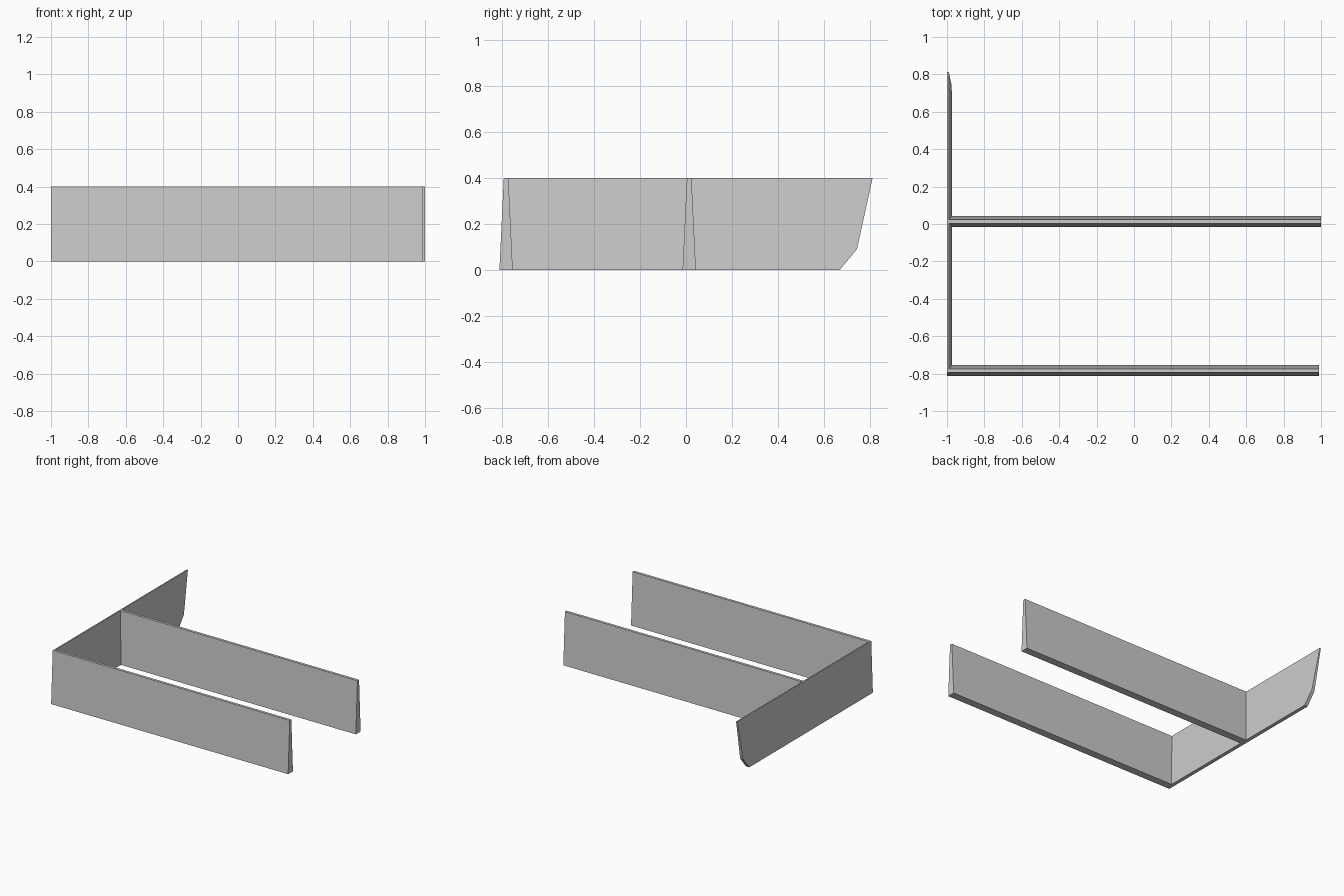
import bpy
import bmesh

cube = bpy.data.objects.get("Cube")
if cube:
    bpy.data.objects.remove(cube, do_unlink=True)

HEIGHT = 0.4

grey = bpy.data.materials.new("plain_grey")
grey.use_nodes = True
colour = (0.6, 0.6, 0.6, 1)
grey.diffuse_color = colour
grey.node_tree.nodes["Principled BSDF"].inputs["Base Color"].default_value = colour


def wall(name, profile, x_start, x_end, x_end_top=None):
    """Extrude a (y, z) profile along x, optionally leaning the far face in towards the top."""
    if x_end_top is None:
        x_end_top = x_end
    bm = bmesh.new()
    near = [bm.verts.new((x_start, y, z)) for y, z in profile]
    far = [bm.verts.new((x_end + (x_end_top - x_end) * z / HEIGHT, y, z))
           for y, z in profile]
    bm.faces.new(near)
    bm.faces.new(far)
    for i in range(len(profile)):
        j = (i + 1) % len(profile)
        bm.faces.new((near[i], near[j], far[j], far[i]))
    bmesh.ops.recalc_face_normals(bm, faces=bm.faces)
    mesh = bpy.data.meshes.new(name)
    bm.to_mesh(mesh)
    bm.free()
    mesh.materials.append(grey)
    obj = bpy.data.objects.new(name, mesh)
    bpy.context.collection.objects.link(obj)
    return obj


def battered(centre, base, top):
    """Cross-section of a wall that narrows towards its top."""
    return [(centre - base, 0), (centre + base, 0),
            (centre + top, HEIGHT), (centre - top, HEIGHT)]


# Two long parallel walls
wall("front_wall", battered(-0.784, 0.029, 0.01), -1, 0.99)
wall("middle_wall", battered(0.014, 0.029, 0.01), -0.995, 1)

# Cross wall: upright outside, leaning inside, with a cut-away rear end
side_profile = [(-0.785, 0), (0.67, 0), (0.745, 0.09), (0.813, HEIGHT), (-0.785, HEIGHT)]
wall("side_wall", side_profile, -1, -0.972, -0.99)
